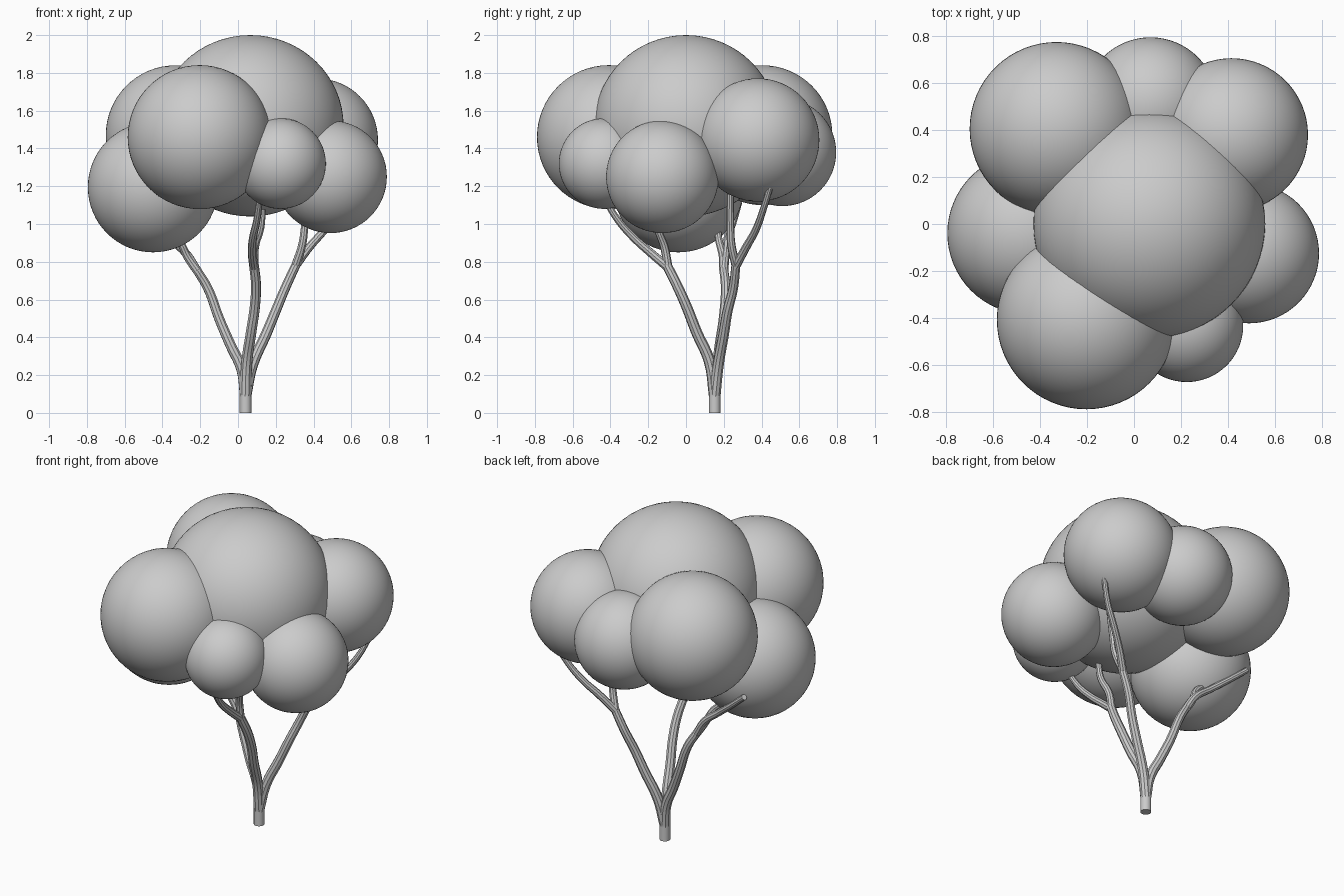
import bpy


def shade(obj):
    bpy.ops.object.select_all(action='DESELECT')
    obj.select_set(True)
    bpy.context.view_layer.objects.active = obj
    bpy.ops.object.shade_smooth_by_angle()


def foliage(name, centre, radii):
    bpy.ops.mesh.primitive_uv_sphere_add(segments=64, ring_count=32, radius=1, location=centre)
    obj = bpy.context.object
    obj.name = name
    obj.scale = radii
    shade(obj)


def limb(name, points, r0, r1):
    """Tapered round tube through the points."""
    cu = bpy.data.curves.new(name, 'CURVE')
    cu.dimensions = '3D'
    cu.bevel_depth = 1.0
    cu.bevel_resolution = 3
    cu.resolution_u = 5
    cu.use_fill_caps = True
    sp = cu.splines.new('BEZIER')
    sp.bezier_points.add(len(points) - 1)
    for i, (bp, co) in enumerate(zip(sp.bezier_points, points)):
        bp.co = co
        bp.radius = r0 + (r1 - r0) * i / (len(points) - 1)
        bp.handle_left_type = bp.handle_right_type = 'AUTO'
    obj = bpy.data.objects.new(name, cu)
    bpy.context.collection.objects.link(obj)
    bpy.ops.object.select_all(action='DESELECT')
    obj.select_set(True)
    bpy.context.view_layer.objects.active = obj
    bpy.ops.object.convert(target='MESH')
    shade(bpy.context.object)


# Foliage balls: centre and radius
for name, c, r in [
    ("crown_back_left", (-0.33, 0.405, 1.47), 0.37),
    ("crown_back_middle", (0.07, 0.51, 1.38), 0.285),
    ("crown_back_right", (0.415, 0.38, 1.445), 0.326),
    ("crown_right", (0.49, -0.125, 1.25), 0.298),
    ("crown_front_small", (0.225, -0.433, 1.32), 0.24),
    ("crown_front_left", (-0.203, -0.408, 1.46), 0.381),
    ("crown_left", (-0.45, -0.04, 1.195), 0.345),
]:
    foliage(name, c, (r, r, r))
foliage("crown_main", (0.065, 0.0, 1.52), (0.494, 0.487, 0.48))

# Trunk
bpy.ops.mesh.primitive_cylinder_add(vertices=12, radius=0.031, depth=0.11, location=(0.04, 0.152, 0.055))
bpy.context.object.name = "trunk"
shade(bpy.context.object)

# Three main branches, each splitting into two twigs
base = (0.04, 0.152, 0.09)
limb("left_branch", [base, (0.02, 0.165, 0.23), (-0.04, 0.18, 0.36), (-0.10, 0.20, 0.50),
                     (-0.16, 0.21, 0.66), (-0.22, 0.20, 0.76)], 0.031, 0.024)
limb("left_twig_long", [(-0.215, 0.20, 0.75), (-0.28, 0.21, 0.85), (-0.38, 0.22, 0.93),
                        (-0.48, 0.25, 1.01), (-0.60, 0.28, 1.11)], 0.024, 0.017)
limb("left_twig_short", [(-0.215, 0.20, 0.75), (-0.27, 0.195, 0.83), (-0.31, 0.175, 0.91),
                         (-0.36, 0.17, 0.96)], 0.024, 0.018)
limb("front_branch", [base, (0.047, 0.125, 0.27), (0.07, 0.055, 0.43), (0.09, 0.00, 0.57),
                      (0.095, -0.05, 0.68), (0.085, -0.10, 0.78)], 0.031, 0.026)
limb("front_twig_long", [(0.085, -0.095, 0.77), (0.075, -0.19, 0.85), (0.08, -0.28, 0.93),
                         (0.10, -0.36, 1.02), (0.115, -0.43, 1.13)], 0.025, 0.017)
limb("front_twig_short", [(0.085, -0.095, 0.77), (0.09, -0.115, 0.88), (0.12, -0.15, 0.98),
                          (0.13, -0.16, 1.10)], 0.024, 0.018)
limb("right_branch", [base, (0.075, 0.17, 0.25), (0.15, 0.20, 0.42), (0.20, 0.22, 0.54),
                      (0.25, 0.25, 0.66), (0.31, 0.265, 0.79)], 0.031, 0.024)
limb("right_twig_long", [(0.305, 0.265, 0.78), (0.38, 0.32, 0.88), (0.46, 0.37, 0.97),
                         (0.54, 0.41, 1.08), (0.60, 0.45, 1.21)], 0.024, 0.016)
limb("right_twig_short", [(0.305, 0.265, 0.78), (0.34, 0.24, 0.89), (0.355, 0.235, 1.00),
                          (0.38, 0.235, 1.16)], 0.024, 0.018)
